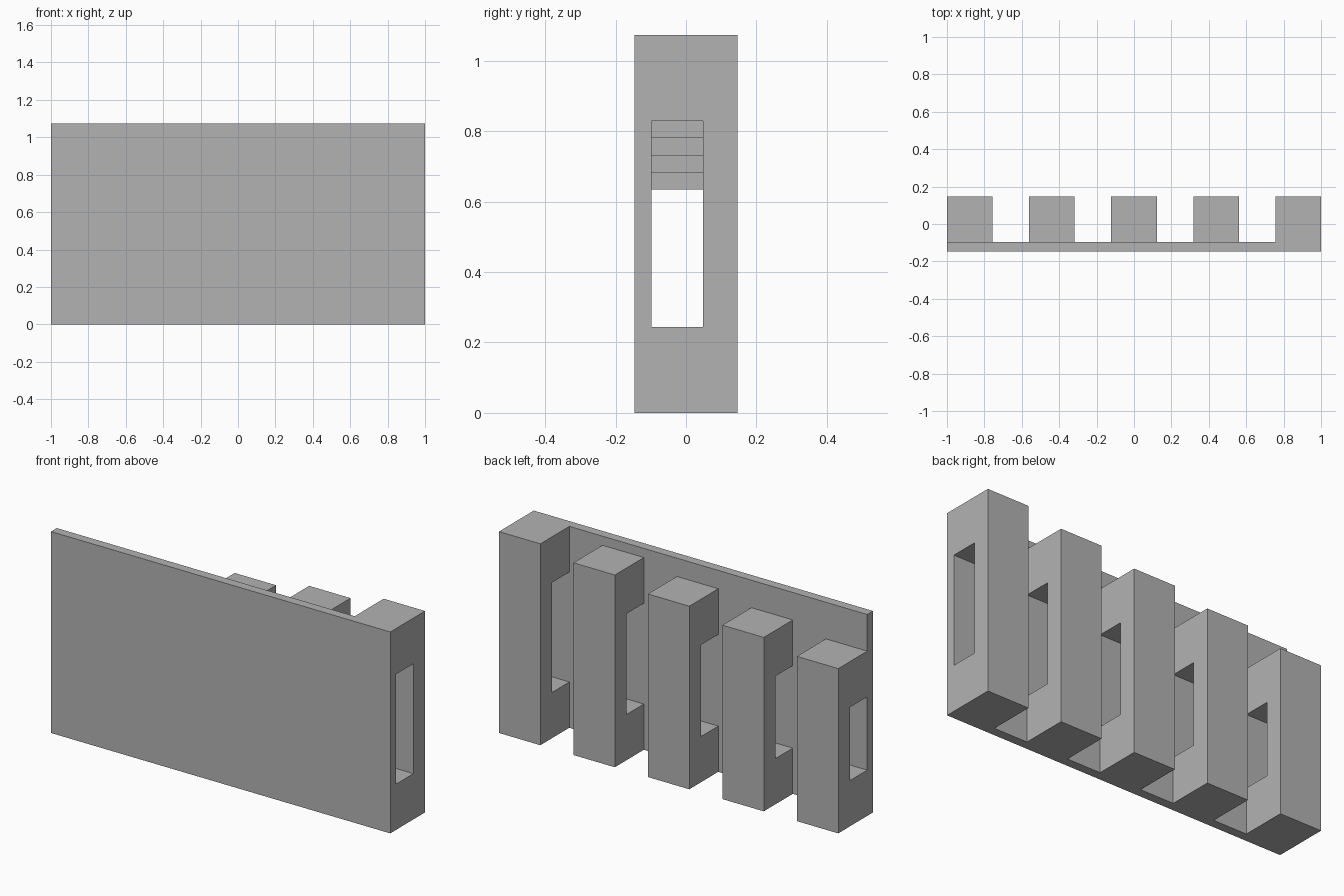
import bpy
import bmesh

if "Cube" in bpy.data.objects:
    bpy.data.objects.remove(bpy.data.objects["Cube"], do_unlink=True)

UNIT = 2 / 41            # panel thickness; every size is a multiple of it
HEIGHT = 22 * UNIT
BACK = 3 * UNIT          # rear face of the posts
FRONT = -BACK            # front face of the panel
INNER = FRONT + UNIT     # rear face of the panel

grey = bpy.data.materials.new("light_grey")
grey.use_nodes = True
colour = (0.45, 0.45, 0.45, 1)
grey.diffuse_color = colour
grey.node_tree.nodes["Principled BSDF"].inputs["Base Color"].default_value = colour


def extrude_along_x(name, profile, x_start, width):
    """Solid made from a (y, z) outline swept along x."""
    bm = bmesh.new()
    face = bm.faces.new([bm.verts.new((x_start, y, z)) for y, z in profile])
    swept = bmesh.ops.extrude_face_region(bm, geom=[face], use_keep_orig=True)
    moved = [v for v in swept["geom"] if isinstance(v, bmesh.types.BMVert)]
    bmesh.ops.translate(bm, verts=moved, vec=(width, 0, 0))
    bmesh.ops.recalc_face_normals(bm, faces=bm.faces)
    mesh = bpy.data.meshes.new(name)
    bm.to_mesh(mesh)
    bm.free()
    mesh.materials.append(grey)
    obj = bpy.data.objects.new(name, mesh)
    bpy.context.collection.objects.link(obj)
    return obj


# Flat front panel
extrude_along_x("front_panel",
                [(FRONT, 0), (INNER, 0), (INNER, HEIGHT), (FRONT, HEIGHT)],
                -1, 2)

# Rear posts, stepping up toward +x, each with a slot against the panel
slot_back = UNIT
slot_bottom = 5 * UNIT
for i in range(5):
    top = HEIGHT - (4 - i) * UNIT
    slot_top = top - 5 * UNIT
    bracket = [(INNER, 0), (BACK, 0), (BACK, top), (INNER, top),
               (INNER, slot_top), (slot_back, slot_top),
               (slot_back, slot_bottom), (INNER, slot_bottom)]
    extrude_along_x(f"post_{i + 1}", bracket, -1 + i * 9 * UNIT, 5 * UNIT)
